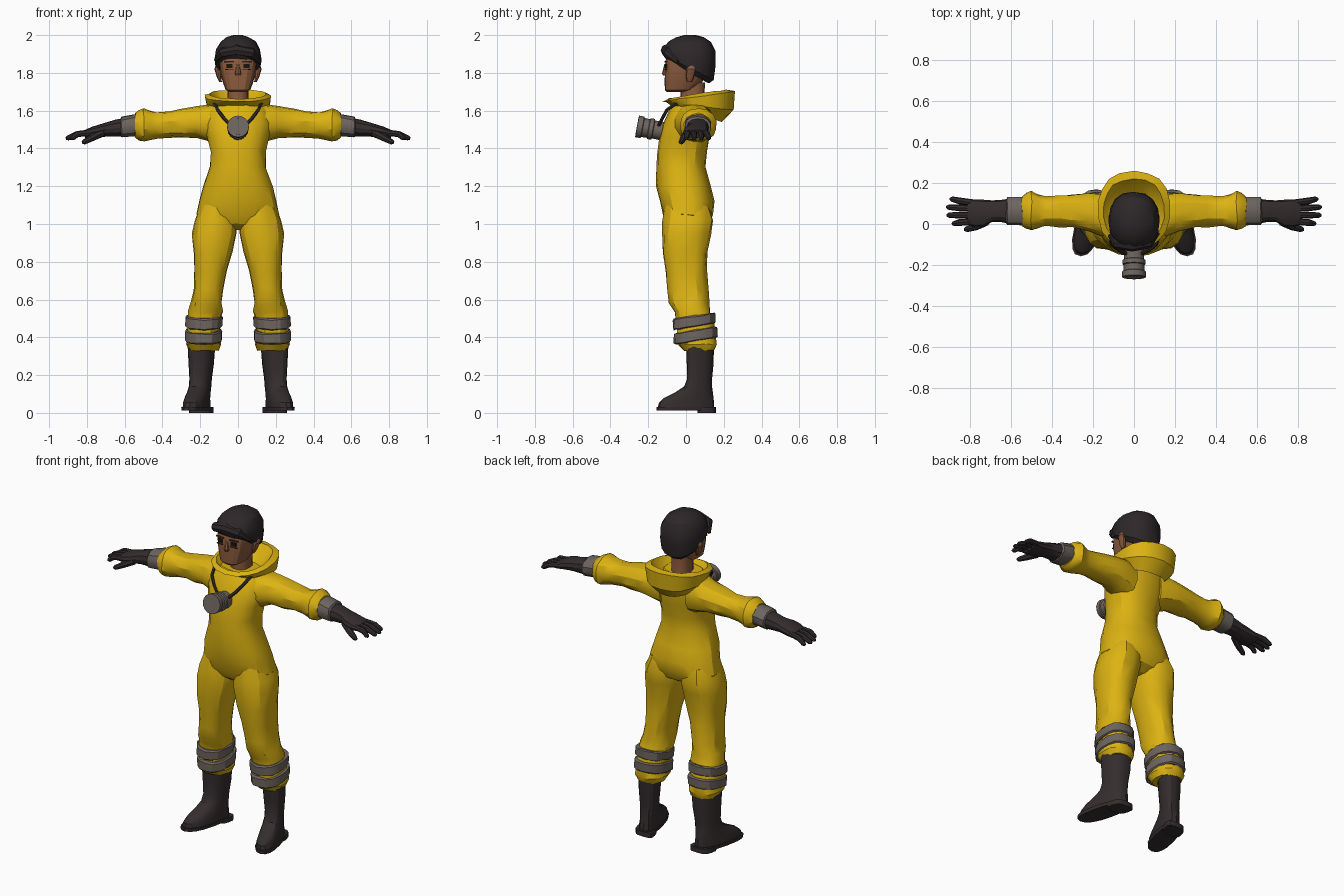
import bpy, bmesh, math, random
from mathutils import Vector

random.seed(4)


def material(name, rgb):
    m = bpy.data.materials.new(name)
    m.diffuse_color = (*rgb, 1)
    return m


YELLOW = material("suit_yellow", (0.72, 0.45, 0.006))
GREY = material("band_grey", (0.155, 0.13, 0.115))
BLACK = material("rubber_black", (0.034, 0.026, 0.027))
SKIN = material("skin_brown", (0.26, 0.105, 0.047))
HAIR = material("hair_black", (0.026, 0.020, 0.022))
INK = material("eye_black", (0.010, 0.007, 0.007))
BROW = material("frame_brown", (0.09, 0.03, 0.018))


def finish(name, bm, mat, mirror=False, angle=28):
    bmesh.ops.recalc_face_normals(bm, faces=bm.faces)
    me = bpy.data.meshes.new(name)
    bm.to_mesh(me)
    bm.free()
    me.materials.append(mat)
    ob = bpy.data.objects.new(name, me)
    bpy.context.collection.objects.link(ob)
    if mirror:
        ob.modifiers.new("Mirror", "MIRROR")
    bpy.ops.object.select_all(action="DESELECT")
    ob.select_set(True)
    bpy.context.view_layer.objects.active = ob
    bpy.ops.object.shade_smooth_by_angle(angle=math.radians(angle))
    return ob


def spow(v, e):
    return math.copysign(abs(v) ** (2 / e), v)


def loft(name, rings, mat, axis="Z", n=16, e=2.3, mirror=False, jitter=0.0,
         shear=0.0, caps=True):
    """Skin rings of (position, u_min, u_max, v_min, v_max, slope along v)."""
    bm = bmesh.new()
    rows = []
    for r in rings:
        t, u0, u1, v0, v1 = r[:5]
        slope = r[5] if len(r) > 5 else 0
        row = []
        for i in range(n):
            a = math.tau * i / n
            du = (u1 - u0) / 2 * spow(math.sin(a), e)
            dv = (v1 - v0) / 2 * spow(math.cos(a), e)
            u, v, w = (u0 + u1) / 2 + du, (v0 + v1) / 2 + dv, t + slope * dv
            co = Vector((u - shear * (v - 0.08), v, w) if axis == "Z" else (w, u, v))
            co += Vector([random.uniform(-jitter, jitter) for _ in range(3)])
            row.append(bm.verts.new(co))
        rows.append(row)
    for a, b in zip(rows, rows[1:]):
        for i in range(n):
            j = (i + 1) % n
            bm.faces.new((a[i], a[j], b[j], b[i]))
    if caps:
        bm.faces.new(rows[0])
        bm.faces.new(rows[-1])
    return finish(name, bm, mat, mirror)


def tube(name, stations, mat, n=10, mirror=False):
    """Round tube through (point, radius) stations."""
    bm = bmesh.new()
    rows = []
    for k, (p, r) in enumerate(stations):
        d = Vector(stations[min(k + 1, len(stations) - 1)][0]) - Vector(stations[max(k - 1, 0)][0])
        if d.length < 1e-6:
            d = Vector(stations[-1][0]) - Vector(stations[0][0])
        q = d.to_track_quat("Z", "Y")
        rows.append([bm.verts.new(Vector(p) + q @ Vector((r * math.cos(math.tau * i / n),
                     r * math.sin(math.tau * i / n), 0))) for i in range(n)])
    for a, b in zip(rows, rows[1:]):
        for i in range(n):
            j = (i + 1) % n
            bm.faces.new((a[i], a[j], b[j], b[i]))
    bm.faces.new(rows[0])
    bm.faces.new(rows[-1])
    return finish(name, bm, mat, mirror)


def sym(*rows):
    """Rings centred on x = 0, given as (z, half_width, y_min, y_max, slope)."""
    return [(r[0], -r[1], r[1], *r[2:]) for r in rows]


# Suit body
loft("suit_torso", sym(
    (0.97, 0.07, -0.05, 0.07), (1.0, 0.17, -0.10, 0.12), (1.05, 0.222, -0.125, 0.145),
    (1.12, 0.205, -0.14, 0.148), (1.2, 0.185, -0.158, 0.13), (1.3, 0.15, -0.155, 0.105),
    (1.38, 0.147, -0.152, 0.11), (1.46, 0.165, -0.143, 0.125), (1.53, 0.18, -0.122, 0.135),
    (1.6, 0.165, -0.09, 0.135), (1.645, 0.11, -0.06, 0.11)), YELLOW, jitter=0.003, n=18)

# Trouser legs
loft("trouser_leg", [
    (1.1, 0.02, 0.20, -0.11, 0.12), (1.02, 0.004, 0.232, -0.122, 0.143),
    (0.95, 0.006, 0.244, -0.125, 0.13), (0.85, 0.032, 0.238, -0.123, 0.115),
    (0.75, 0.058, 0.234, -0.11, 0.108), (0.65, 0.08, 0.236, -0.097, 0.118),
    (0.58, 0.085, 0.25, -0.09, 0.122), (0.535, 0.08, 0.265, -0.062, 0.13),
    (0.49, 0.095, 0.268, -0.055, 0.145), (0.42, 0.098, 0.268, -0.05, 0.152),
    (0.365, 0.09, 0.275, -0.045, 0.165), (0.33, 0.105, 0.26, -0.012, 0.15)],
    YELLOW, mirror=True, jitter=0.004)

# Reflective bands around the shins
for label, z, y0, y1 in (("upper", 0.485, -0.07, 0.157), ("lower", 0.41, -0.066, 0.168)):
    loft(label + "_shin_band", [
        (z - 0.03, 0.092, 0.272, y0 + 0.008, y1 - 0.008, 0.16),
        (z - 0.024, 0.084, 0.28, y0, y1, 0.16), (z + 0.024, 0.082, 0.278, y0, y1, 0.16),
        (z + 0.03, 0.09, 0.27, y0 + 0.008, y1 - 0.008, 0.16)],
        GREY, mirror=True, jitter=0.003)

# Boots with soles and heels
loft("boot", [
    (0.36, 0.122, 0.262, 0.0, 0.148), (0.26, 0.13, 0.257, 0.004, 0.146),
    (0.18, 0.14, 0.252, 0.006, 0.138), (0.14, 0.142, 0.252, -0.01, 0.138),
    (0.11, 0.143, 0.254, -0.055, 0.142), (0.08, 0.142, 0.257, -0.115, 0.146),
    (0.055, 0.14, 0.26, -0.143, 0.148), (0.025, 0.14, 0.262, -0.15, 0.15)],
    BLACK, mirror=True, shear=0.24, e=2.4)
loft("boot_sole", [(0.012, 0.138, 0.266, -0.156, 0.155), (0.032, 0.136, 0.268, -0.157, 0.155)],
     BLACK, mirror=True, shear=0.24, e=2.5)
loft("boot_heel", [(0.0, 0.142, 0.262, 0.06, 0.158), (0.03, 0.14, 0.262, 0.06, 0.158)],
     BLACK, mirror=True, shear=0.24, e=3.5)

# Sleeves, cuffs and gloves run outward along x
loft("sleeve", [
    (0.09, -0.07, 0.135, 1.42, 1.635), (0.16, -0.06, 0.15, 1.44, 1.632),
    (0.22, -0.035, 0.15, 1.458, 1.622), (0.3, -0.02, 0.145, 1.455, 1.607),
    (0.36, -0.015, 0.138, 1.46, 1.598), (0.43, -0.012, 0.135, 1.452, 1.592),
    (0.465, -0.02, 0.145, 1.445, 1.6), (0.5, -0.032, 0.163, 1.438, 1.61),
    (0.525, -0.022, 0.15, 1.445, 1.6), (0.545, -0.008, 0.132, 1.458, 1.585)],
    YELLOW, axis="X", n=14, mirror=True, jitter=0.004)
loft("wrist_band", [
    (0.52, -0.008, 0.132, 1.468, 1.582), (0.56, -0.008, 0.132, 1.462, 1.58),
    (0.615, -0.006, 0.13, 1.457, 1.568), (0.622, 0.004, 0.12, 1.465, 1.56)],
    GREY, axis="X", n=14, mirror=True, jitter=0.003)
loft("glove_palm", [
    (0.60, 0.0, 0.124, 1.462, 1.562), (0.65, 0.01, 0.117, 1.462, 1.552),
    (0.69, 0.01, 0.115, 1.463, 1.54), (0.73, -0.012, 0.118, 1.46, 1.528),
    (0.775, -0.015, 0.12, 1.456, 1.514), (0.81, -0.004, 0.12, 1.456, 1.498)],
    BLACK, axis="X", n=12, mirror=True)
for label, y, tip_x, tip_y in (("index", 0.012, 0.885, 0.002), ("middle", 0.043, 0.91, 0.043),
                               ("ring", 0.075, 0.912, 0.082), ("little", 0.104, 0.895, 0.121)):
    tube(label + "_finger", [((0.785, y, 1.484), 0.016),
         ((0.85, (y + tip_y) / 2, 1.476), 0.0165), ((tip_x - 0.01, tip_y, 1.455), 0.013),
         ((tip_x, tip_y, 1.452), 0.007)], BLACK, n=8, mirror=True)
tube("thumb", [((0.72, 0.015, 1.485), 0.024), ((0.77, -0.012, 1.458), 0.019),
     ((0.815, -0.026, 1.434), 0.014), ((0.825, -0.028, 1.43), 0.007)], BLACK, n=8, mirror=True)

# Folded-down hood
loft("hood", sym(
    (1.62, 0.07, -0.05, 0.13, 0), (1.65, 0.12, -0.072, 0.185, 0.15),
    (1.688, 0.148, -0.095, 0.22, 0.15), (1.676, 0.177, -0.122, 0.257, 0.15),
    (1.625, 0.168, -0.108, 0.25, -0.12), (1.585, 0.125, -0.08, 0.19, -0.33)),
    YELLOW, n=18, jitter=0.003, caps=False)

# Head, neck, nose and ears
loft("neck", sym((1.59, 0.062, -0.03, 0.11), (1.66, 0.055, -0.03, 0.098),
                 (1.75, 0.058, -0.03, 0.1)), SKIN)
loft("head", sym(
    (1.698, 0.042, -0.1, 0.0), (1.71, 0.066, -0.112, 0.04), (1.75, 0.08, -0.113, 0.085),
    (1.8, 0.094, -0.112, 0.115), (1.85, 0.1, -0.11, 0.13), (1.9, 0.1, -0.102, 0.13),
    (1.95, 0.08, -0.07, 0.11)), SKIN, e=3)
loft("nose", sym((1.785, 0.014, -0.121, -0.09), (1.798, 0.017, -0.127, -0.09),
                 (1.845, 0.008, -0.115, -0.09)), SKIN, n=8)
loft("ear", [(1.752, 0.085, 0.1, 0.005, 0.03), (1.775, 0.088, 0.112, 0.0, 0.042),
             (1.82, 0.09, 0.126, 0.0, 0.052), (1.842, 0.095, 0.118, 0.01, 0.045)],
     SKIN, n=10, mirror=True)

# Hair cap slopes down to the nape; a swept fringe sits on the brow
loft("hair", sym(
    (1.812, 0.098, -0.112, 0.122, -0.58), (1.83, 0.118, -0.122, 0.145, -0.5),
    (1.875, 0.124, -0.124, 0.157, -0.26), (1.925, 0.117, -0.117, 0.155, -0.06),
    (1.965, 0.094, -0.09, 0.13, 0), (1.988, 0.06, -0.055, 0.095, 0),
    (2.0, 0.02, -0.01, 0.05, 0)), HAIR, jitter=0.002)
tube("hair_fringe", [((-0.118, -0.055, 1.865), 0.01), ((-0.085, -0.095, 1.905), 0.028),
     ((-0.01, -0.102, 1.92), 0.032), ((0.07, -0.09, 1.905), 0.03),
     ((0.116, -0.045, 1.855), 0.01)], HAIR, n=8)


# Eyes, brows and thin frames
def plate(name, x, z, w, h, y, mat):
    bm = bmesh.new()
    bmesh.ops.create_cube(bm, size=1)
    for v in bm.verts:
        px = x + v.co.x * w
        v.co = (px, y + v.co.y * 0.008 + 0.12 * (px - 0.04), z + v.co.z * h)
    finish(name, bm, mat, mirror=True)


plate("eye", 0.045, 1.837, 0.032, 0.022, -0.108, INK)
plate("brow", 0.047, 1.859, 0.054, 0.007, -0.108, BROW)
plate("frame_lower", 0.047, 1.818, 0.044, 0.004, -0.109, BROW)

# Breathing canister on a neck cord
def canister_point(t):
    return (0, -0.10 - 0.16 * t, 1.487 + 0.03 * t)


tube("canister", [(canister_point(t), r) for t, r in (
    (0.0, 0.04), (0.1, 0.05), (0.45, 0.048), (0.47, 0.056), (0.6, 0.056), (0.62, 0.05),
    (0.8, 0.051), (0.82, 0.058), (0.99, 0.058), (1.0, 0.044), (0.95, 0.04))], GREY, n=16)
tube("canister_cap", [(canister_point(t), r) for t, r in ((0.9, 0.026), (0.98, 0.026),
     (0.99, 0.018))], GREY, n=12)
tube("neck_cord", [((0.125, -0.04, 1.645), 0.009), ((0.108, -0.1, 1.605), 0.009),
     ((0.075, -0.125, 1.56), 0.009), ((0.035, -0.145, 1.52), 0.009)], BLACK, n=6, mirror=True)
